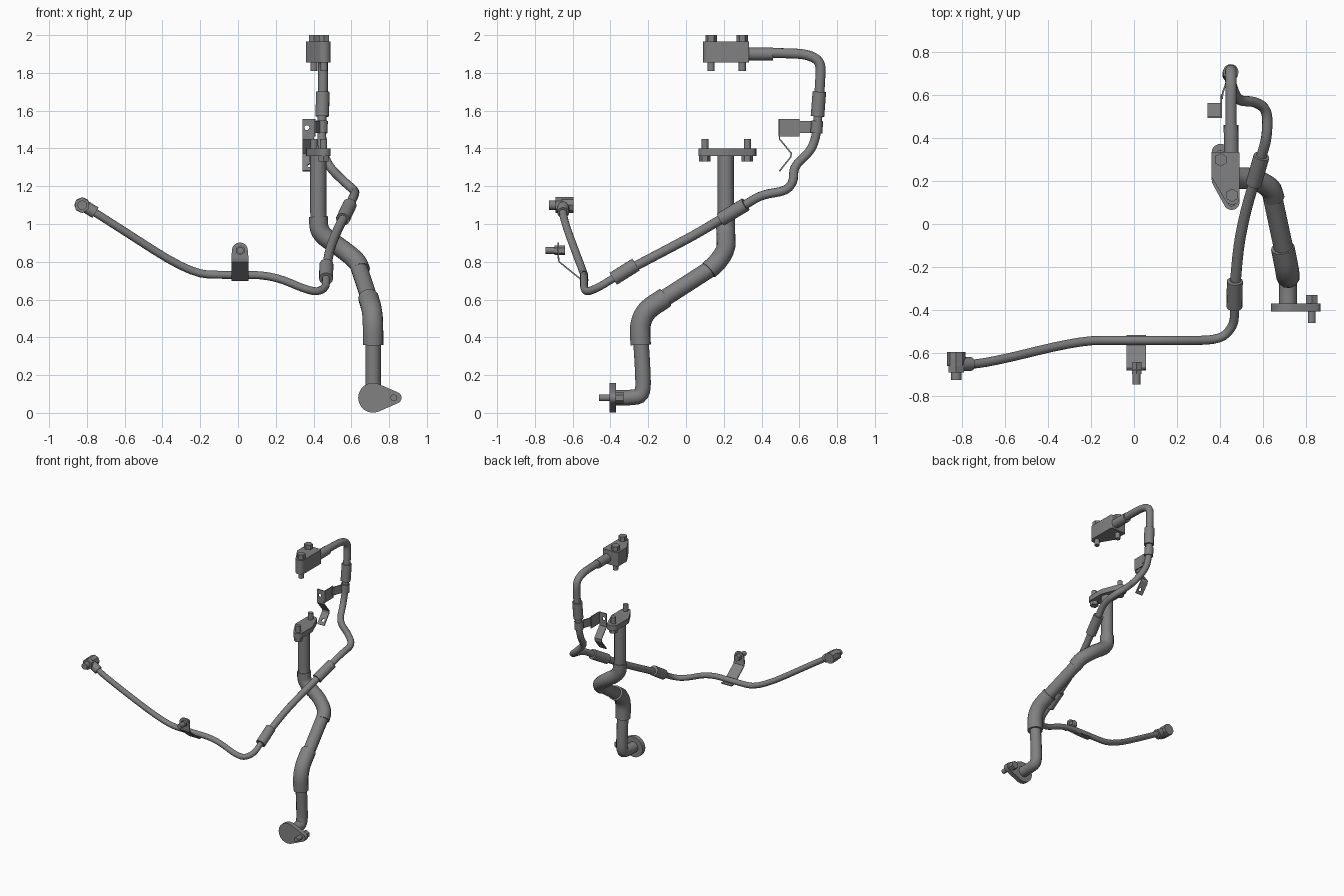
import bpy, bmesh, math
from mathutils import Vector

if "Cube" in bpy.data.objects:
    bpy.data.objects.remove(bpy.data.objects["Cube"], do_unlink=True)

metal = bpy.data.materials.new("grey_metal")
metal.use_nodes = True
grey = (0.22, 0.22, 0.22, 1)
metal.diffuse_color = grey
metal.node_tree.nodes["Principled BSDF"].inputs["Base Color"].default_value = grey


def finish(name, mesh, smooth=True):
    mesh.materials.clear()
    mesh.materials.append(metal)
    ob = bpy.data.objects.new(name, mesh)
    bpy.context.collection.objects.link(ob)
    if smooth:
        bpy.ops.object.select_all(action='DESELECT')
        ob.select_set(True)
        bpy.context.view_layer.objects.active = ob
        bpy.ops.object.shade_smooth_by_angle(angle=math.radians(35))
    return ob


def from_bmesh(name, bm, smooth=True):
    bmesh.ops.recalc_face_normals(bm, faces=bm.faces)
    mesh = bpy.data.meshes.new(name)
    bm.to_mesh(mesh)
    bm.free()
    return finish(name, mesh, smooth)


def rounded(points, steps=5):
    """Round every inner corner of a path."""
    pts = [Vector(p) for p in points]
    out = [pts[0]]
    for a, b, c in zip(pts, pts[1:], pts[2:]):
        s, e = b.lerp(a, 0.45), b.lerp(c, 0.45)
        for i in range(steps + 1):
            t = i / steps
            out.append(s.lerp(b, t).lerp(b.lerp(e, t), t))
    return out + [pts[-1]]


def pipe(name, points, radius, sides=4):
    curve = bpy.data.curves.new(name, 'CURVE')
    curve.dimensions = '3D'
    curve.bevel_depth = radius
    curve.bevel_resolution = sides
    curve.use_fill_caps = True
    path = rounded(points)
    spline = curve.splines.new('POLY')
    spline.points.add(len(path) - 1)
    for sp, p in zip(spline.points, path):
        sp.co = (*p, 1)
    temp = bpy.data.objects.new(name + "_path", curve)
    bpy.context.collection.objects.link(temp)
    graph = bpy.context.evaluated_depsgraph_get()
    mesh = bpy.data.meshes.new_from_object(temp.evaluated_get(graph))
    bpy.data.objects.remove(temp, do_unlink=True)
    mesh.name = name
    return finish(name, mesh)


def rod(name, a, b, radius, sides=6):
    """Straight prism or cylinder between two points."""
    a, b = Vector(a), Vector(b)
    bm = bmesh.new()
    bmesh.ops.create_cone(bm, cap_ends=True, segments=sides, radius1=radius,
                          radius2=radius, depth=(b - a).length)
    rot = (b - a).to_track_quat('Z', 'Y').to_matrix().to_4x4()
    bmesh.ops.transform(bm, matrix=rot, verts=bm.verts)
    bmesh.ops.translate(bm, vec=(a + b) / 2, verts=bm.verts)
    return from_bmesh(name, bm)


def hull_plate(name, circles, low, high, place):
    """Plate whose outline wraps a set of (u, v, radius) circles."""
    bm = bmesh.new()
    for u, v, r in circles:
        for i in range(20):
            t = math.tau * i / 20
            for w in (low, high):
                bm.verts.new(place(u + r * math.cos(t), v + r * math.sin(t), w))
    res = bmesh.ops.convex_hull(bm, input=bm.verts)
    bmesh.ops.delete(bm, geom=[v for v in bm.verts if not v.link_faces], context='VERTS')
    bmesh.ops.dissolve_limit(bm, angle_limit=0.02, verts=bm.verts, edges=bm.edges)
    return from_bmesh(name, bm)


def strip(name, path, offset, thick=0.008):
    """Bent sheet: a path swept by an offset vector, then thickened."""
    bm = bmesh.new()
    rows = [(bm.verts.new(p), bm.verts.new(Vector(p) + Vector(offset))) for p in path]
    for (a, b), (c, d) in zip(rows, rows[1:]):
        bm.faces.new((a, b, d, c))
    ob = from_bmesh(name, bm, False)
    mod = ob.modifiers.new("thickness", 'SOLIDIFY')
    mod.thickness = thick
    mod.offset = 0
    return ob


def punch(ob, a, b, radius):
    cutter = rod(ob.name + "_cutter", a, b, radius, 12)
    cutter.hide_render = True
    cutter.hide_set(True)
    cutter.display_type = 'WIRE'
    mod = ob.modifiers.new("hole", 'BOOLEAN')
    mod.object = cutter
    mod.operation = 'DIFFERENCE'


def flat(u, v, w):
    return (u, v, w)


def upright(u, v, w):
    return (u, w, v)


# Large pipe with its two thicker hoses
pipe("large_upper_pipe", [(.425, .21, 1.37), (.425, .21, 1.18), (.425, .21, .98),
                          (.5, .21, .89)], .043)
pipe("large_upper_hose", [(.425, .21, 1.04), (.43, .21, .95), (.55, .215, .87),
                          (.635, .17, .80), (.65, .12, .755)], .05)
pipe("large_middle_pipe", [(.64, .14, .77), (.7, -.14, .59)], .045)
pipe("large_lower_hose", [(.69, -.11, .61), (.71, -.21, .545), (.715, -.245, .47),
                          (.715, -.24, .36)], .055)
pipe("large_lower_pipe", [(.715, -.24, .40), (.715, -.23, .25), (.715, -.225, .09),
                          (.715, -.30, .08), (.715, -.385, .08)], .041)

# Flanges and connection block
hull_plate("upper_flange", [(.425, .21, .065), (.402, .33, .042), (.453, .102, .037)],
           1.36, 1.40, flat)
hull_plate("lower_flange", [(.715, .08, .079), (.835, .08, .031)], -.405, -.37, upright)
hull_plate("top_block", [(.365, .328, .006), (.484, .328, .006), (.37, .22, .01),
                         (.455, .125, .035)], 1.855, 1.965, flat)

# Bolts through the flanges and block
for n, x, y in (("rear", .402, .325), ("front", .453, .1)):
    rod(n + "_flange_stud", (x, y, 1.34), (x, y, 1.45), .019, 12)
    rod(n + "_flange_bolt_head", (x, y, 1.33), (x, y, 1.365), .03)
for n, x, y in (("rear", .402, .298), ("front", .455, .133)):
    rod(n + "_block_stud", (x, y, 1.81), (x, y, 1.99), .019, 12)
    rod(n + "_block_bolt_head", (x, y, 1.96), (x, y, 2), .031)
rod("lower_flange_stud", (.825, -.46, .08), (.825, -.34, .08), .018, 12)
rod("lower_flange_bolt_head", (.825, -.375, .08), (.825, -.33, .08), .03)

# Thin pipe from the side fitting up to the rear hose
pipe("thin_front_pipe", [(-.82, -.65, 1.10), (-.70, -.65, 1.025), (-.25, -.54, .735),
                         (-.05, -.54, .73), (.18, -.54, .73), (.40, -.54, .635),
                         (.465, -.47, .66), (.467, -.38, .715), (.468, -.26, .785)], .021)
pipe("thin_middle_hose", [(.468, -.30, .76), (.485, -.1, .865), (.52, .07, .955),
                          (.575, .25, 1.065)], .025)
pipe("thin_rear_pipe", [(.56, .2, 1.035), (.59, .31, 1.10), (.617, .40, 1.155),
                        (.62, .53, 1.175), (.56, .57, 1.225), (.48, .57, 1.305),
                        (.445, .665, 1.39), (.443, .695, 1.49), (.447, .70, 1.62)], .024)
pipe("top_hose", [(.447, .70, 1.60), (.45, .71, 1.75), (.45, .715, 1.86),
                  (.45, .64, 1.90), (.45, .50, 1.905), (.45, .38, 1.905)], .027)

# Crimp sleeves and block neck
for name, a, b, r in (("front_sleeve", (.466, -.385, .71), (.468, -.265, .785), .037),
                      ("middle_sleeve", (.555, .185, 1.025), (.592, .315, 1.103), .037),
                      ("rear_sleeve", (.446, .696, 1.57), (.449, .706, 1.70), .036),
                      ("block_neck", (.452, .32, 1.9), (.45, .46, 1.9), .034)):
    rod(name, a, b, r, 16)

# Side fitting
rod("fitting_body", (-.825, -.66, 1.10), (-.825, -.595, 1.10), .042, 8)
rod("fitting_nut", (-.825, -.69, 1.10), (-.825, -.655, 1.10), .042, 6)
rod("fitting_tip", (-.825, -.725, 1.10), (-.825, -.68, 1.10), .025, 12)
rod("fitting_collar", (-.82, -.65, 1.10), (-.755, -.65, 1.06), .032, 12)

# Middle bracket: sloped sheet with a rounded upright tab
strip("middle_bracket_arm", [(-.035, -.515, .702), (-.035, -.555, .706),
                             (-.035, -.672, .80), (-.035, -.676, .83)], (.09, 0, 0))
hull_plate("middle_bracket_tab", [(.01, .86, .042), (-.029, .825, .006), (.049, .825, .006)],
           -.68, -.672, upright)
rod("middle_bracket_stud", (.012, -.745, .86), (.012, -.65, .86), .018, 12)
rod("middle_bracket_nut", (.012, -.695, .86), (.012, -.64, .86), .025)

# Rear bracket: clamp, side arm, bent front plate
rod("rear_clamp", (.443, .69, 1.482), (.444, .695, 1.546), .032, 16)
strip("rear_bracket_arm", [(.435, .70, 1.482), (.43, .66, 1.482), (.412, .61, 1.482),
                           (.408, .58, 1.482)], (0, 0, .064))
strip("rear_bracket_side", [(.405, .60, 1.463), (.405, .495, 1.463),
                            (.342, .495, 1.463)], (0, 0, .092))
punch(bpy.data.objects["rear_bracket_side"], (.365, .45, 1.51), (.365, .53, 1.51), .013)
strip("rear_bracket_tail", [(.342, .495, 1.47), (.342, .495, 1.45), (.342, .557, 1.375),
                            (.342, .555, 1.355), (.342, .495, 1.28)], (.06, 0, 0))
punch(bpy.data.objects["rear_bracket_tail"], (.378, .48, 1.34), (.378, .56, 1.27), .012)
